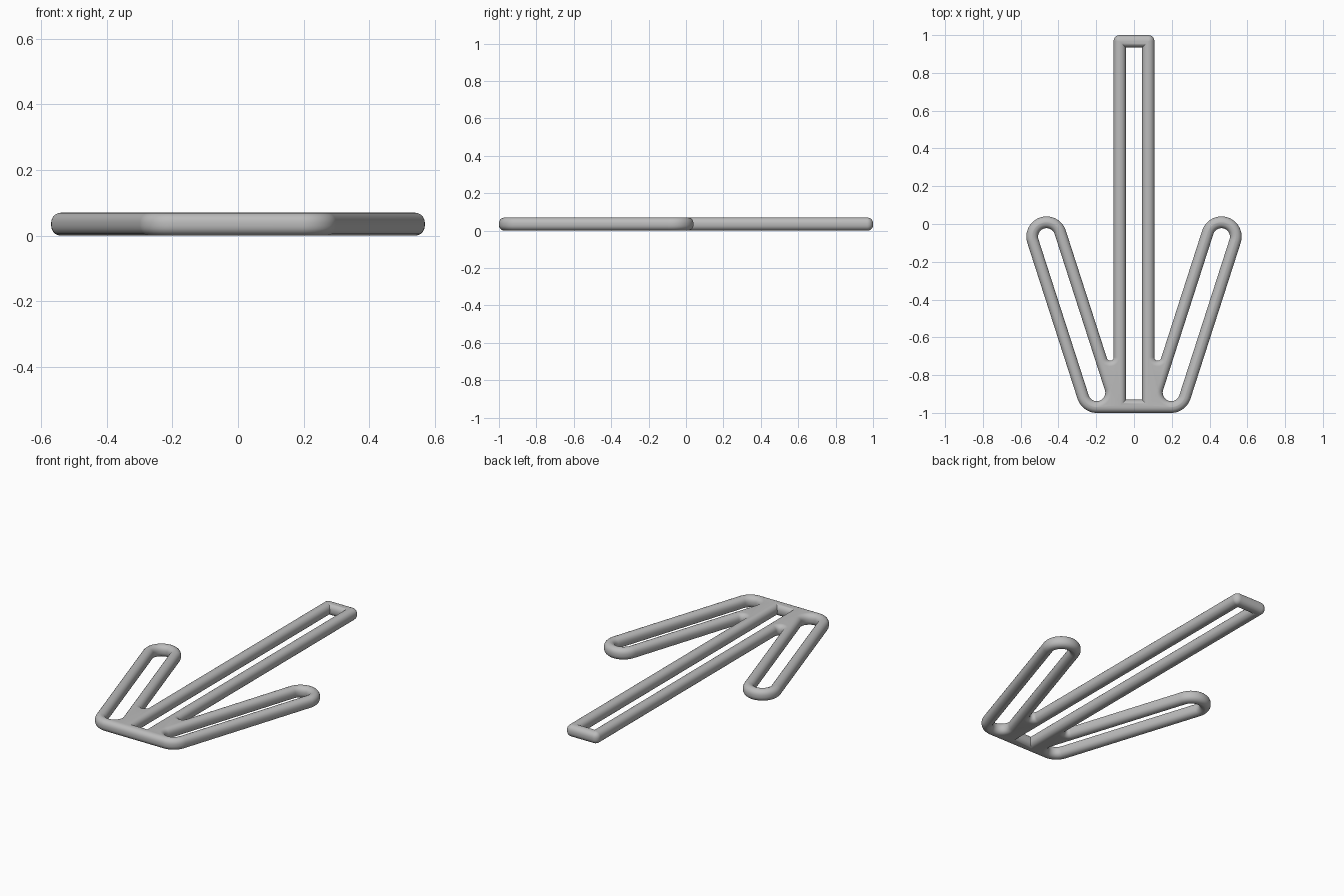
import bpy, bmesh, math
from mathutils import Vector

cube = bpy.data.objects.get("Cube")
if cube:
    bpy.data.objects.remove(cube, do_unlink=True)

HEIGHT, ROUND, STEPS = 0.07, 0.03, 5      # thickness, edge radius, edge segments
HEEL, TIP = Vector((0.197, -0.893)), Vector((0.463, -0.067))
LEAN = math.degrees(math.atan2(HEEL.x - TIP.x, TIP.y - HEEL.y))
LEG_R, SLOT_R, CROTCH_R, CORNER_R = 0.107, 0.045, 0.018, 0.032
BAR_X, GAP_X = 0.108, 0.043

# Fillet centre between the side leg and the central bar
axis = (TIP - HEEL).normalized()
side = Vector((-axis.y, axis.x)) * (LEG_R + CROTCH_R)
CROTCH = HEEL + side
CROTCH = CROTCH + axis * ((BAR_X + CROTCH_R - CROTCH.x) / axis.x)


def arc(center, radius, start, end, count):
    angles = [math.radians(start + (end - start) * i / count) for i in range(count + 1)]
    return [(center[0] + radius * math.cos(a), center[1] + radius * math.sin(a)) for a in angles]


def mirror(points):
    return [(-x, y) for x, y in reversed(points)]


def contours(d):
    """Outline and three holes, all pulled d into the material."""
    half = arc(HEEL, LEG_R - d, -90, LEAN, 10)
    half += arc(TIP, LEG_R - d, LEAN, LEAN + 180, 24)
    half += arc(CROTCH, CROTCH_R + d, LEAN, -180, 14)
    half += arc((BAR_X - CORNER_R, 1 - CORNER_R), CORNER_R - d, 0, 90, 6)
    slot = arc(HEEL, SLOT_R + d, LEAN - 180, LEAN, 20)
    slot += arc(TIP, SLOT_R + d, LEAN, LEAN + 180, 20)
    x, low, high = GAP_X + d, -0.93 - d, 0.935 + d
    gap = [(-x, low), (x, low), (x, high), (-x, high)]
    return [half + mirror(half), slot, mirror(slot), gap]


# Rounded edge section from the bottom face to the top face
quarter = [math.pi / 2 * i / STEPS for i in range(STEPS + 1)]
section = [(ROUND * (1 - math.sin(a)), ROUND * (1 - math.cos(a))) for a in quarter]
section += [(d, HEIGHT - z) for d, z in reversed(section)]

bm = bmesh.new()
levels = [[[bm.verts.new((x, y, z)) for x, y in loop] for loop in contours(d)]
          for d, z in section]

# Walls of the outline and the holes
for lower, upper in zip(levels, levels[1:]):
    for a, b in zip(lower, upper):
        for i in range(len(a)):
            j = (i + 1) % len(a)
            bm.faces.new((a[i], a[j], b[j], b[i]))

# Flat bottom and top faces
for level in (levels[0], levels[-1]):
    edges = [bm.edges.get((loop[i - 1], loop[i])) for loop in level for i in range(len(loop))]
    bmesh.ops.triangle_fill(bm, use_beauty=True, use_dissolve=False, edges=edges)
bmesh.ops.recalc_face_normals(bm, faces=bm.faces[:])

mesh = bpy.data.meshes.new("forked_frame")
bm.to_mesh(mesh)
bm.free()
frame = bpy.data.objects.new("forked_frame", mesh)
bpy.context.collection.objects.link(frame)

# Plain grey
grey = bpy.data.materials.new("grey")
grey.use_nodes = True
color = (0.5, 0.5, 0.5, 1)
grey.diffuse_color = color
grey.node_tree.nodes["Principled BSDF"].inputs["Base Color"].default_value = color
mesh.materials.append(grey)

# Smooth rounded edges, crisp slot corners
bpy.ops.object.select_all(action="DESELECT")
frame.select_set(True)
bpy.context.view_layer.objects.active = frame
bpy.ops.object.shade_smooth_by_angle(angle=math.radians(35))
weighted = frame.modifiers.new("flat_face_shading", "WEIGHTED_NORMAL")
weighted.keep_sharp = True
